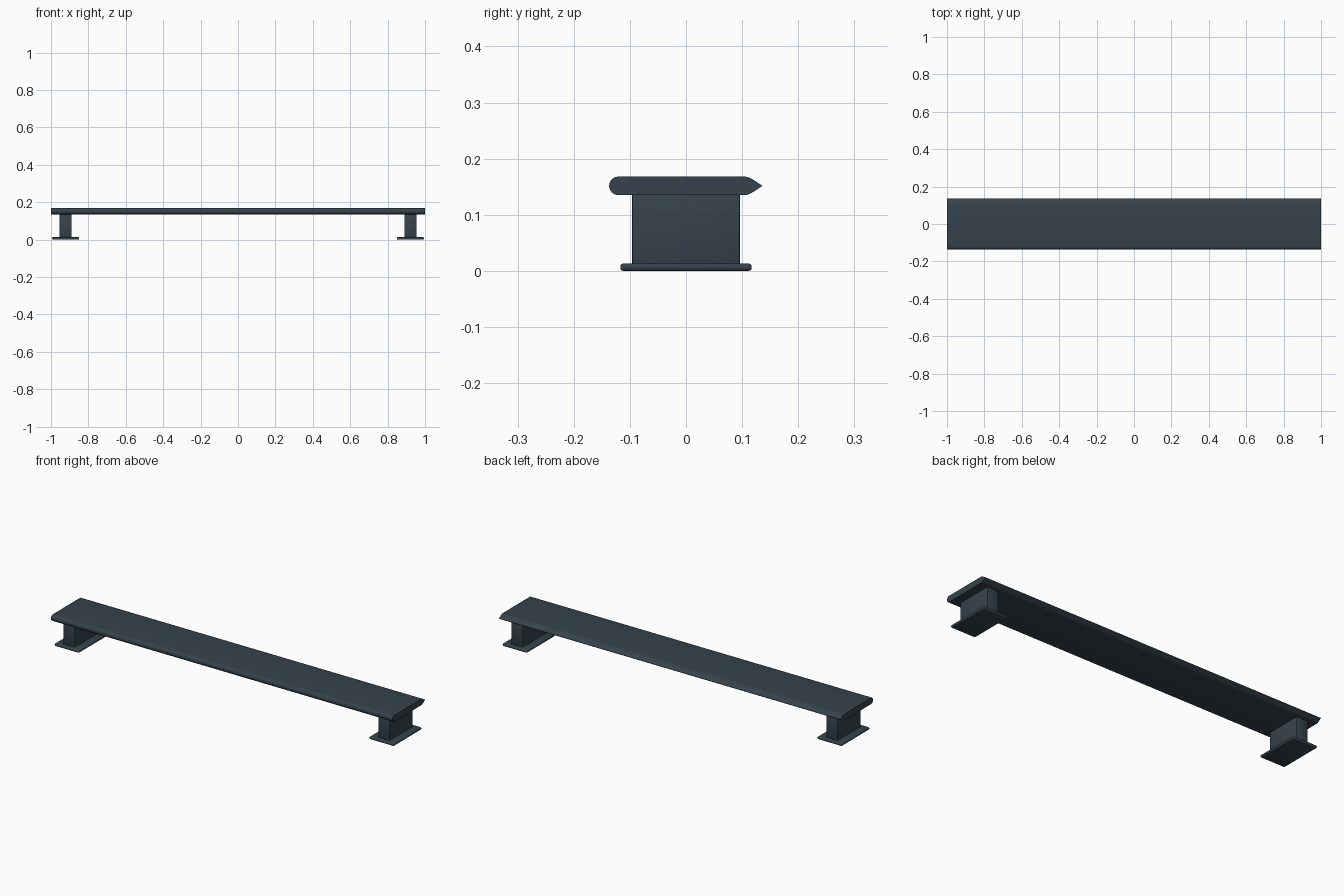
import bpy, bmesh, math

if "Cube" in bpy.data.objects:
    bpy.data.objects.remove(bpy.data.objects["Cube"])

mat = bpy.data.materials.new("dark slate")
mat.diffuse_color = (0.036, 0.055, 0.072, 1)
mat.use_nodes = True
mat.node_tree.nodes["Principled BSDF"].inputs["Base Color"].default_value = mat.diffuse_color


def finish(name, bm):
    bmesh.ops.recalc_face_normals(bm, faces=bm.faces)
    me = bpy.data.meshes.new(name)
    bm.to_mesh(me)
    bm.free()
    me.materials.append(mat)
    ob = bpy.data.objects.new(name, me)
    bpy.context.collection.objects.link(ob)
    bpy.ops.object.select_all(action='DESELECT')
    ob.select_set(True)
    bpy.context.view_layer.objects.active = ob
    bpy.ops.object.shade_smooth_by_angle(angle=math.radians(35))
    return ob


def rounded_box(name, lo, hi, radius, segments):
    bm = bmesh.new()
    bmesh.ops.create_cube(bm, size=1)
    for v in bm.verts:
        v.co = [(a + b) / 2 + c * (b - a) for a, b, c in zip(lo, hi, v.co)]
    bmesh.ops.bevel(bm, geom=bm.edges[:], offset=radius, segments=segments,
                    profile=0.5, affect='EDGES')
    return finish(name, bm)


# Shelf board: half-round front edge, pointed back edge
mid, half = 0.1515, 0.0165
profile = []
for i in range(13):
    a = math.radians(90 + 15 * i)
    profile.append((-0.1205 + half * math.cos(a), mid + half * math.sin(a)))
nose = [(0.104, 1.0), (0.109, 0.97), (0.114, 0.86), (0.122, 0.58), (0.130, 0.26)]
profile += [(y, mid - half * h) for y, h in nose]
profile.append((0.1365, mid))
profile += [(y, mid + half * h) for y, h in reversed(nose)]

bm = bmesh.new()
face = bm.faces.new([bm.verts.new((-1, y, z)) for y, z in profile])
ext = bmesh.ops.extrude_face_region(bm, geom=[face])
for v in ext["geom"]:
    if isinstance(v, bmesh.types.BMVert):
        v.co.x = 1
finish("shelf_board", bm)

# Two supports, each a block on a wider foot plate
for side, cx in (("left", -0.922), ("right", 0.922)):
    rounded_box(side + "_leg", (cx - 0.033, -0.096, 0.010),
                (cx + 0.033, 0.096, 0.138), 0.003, 2)
    rounded_box(side + "_foot_plate", (cx - 0.072, -0.117, 0),
                (cx + 0.072, 0.117, 0.013), 0.005, 3)
